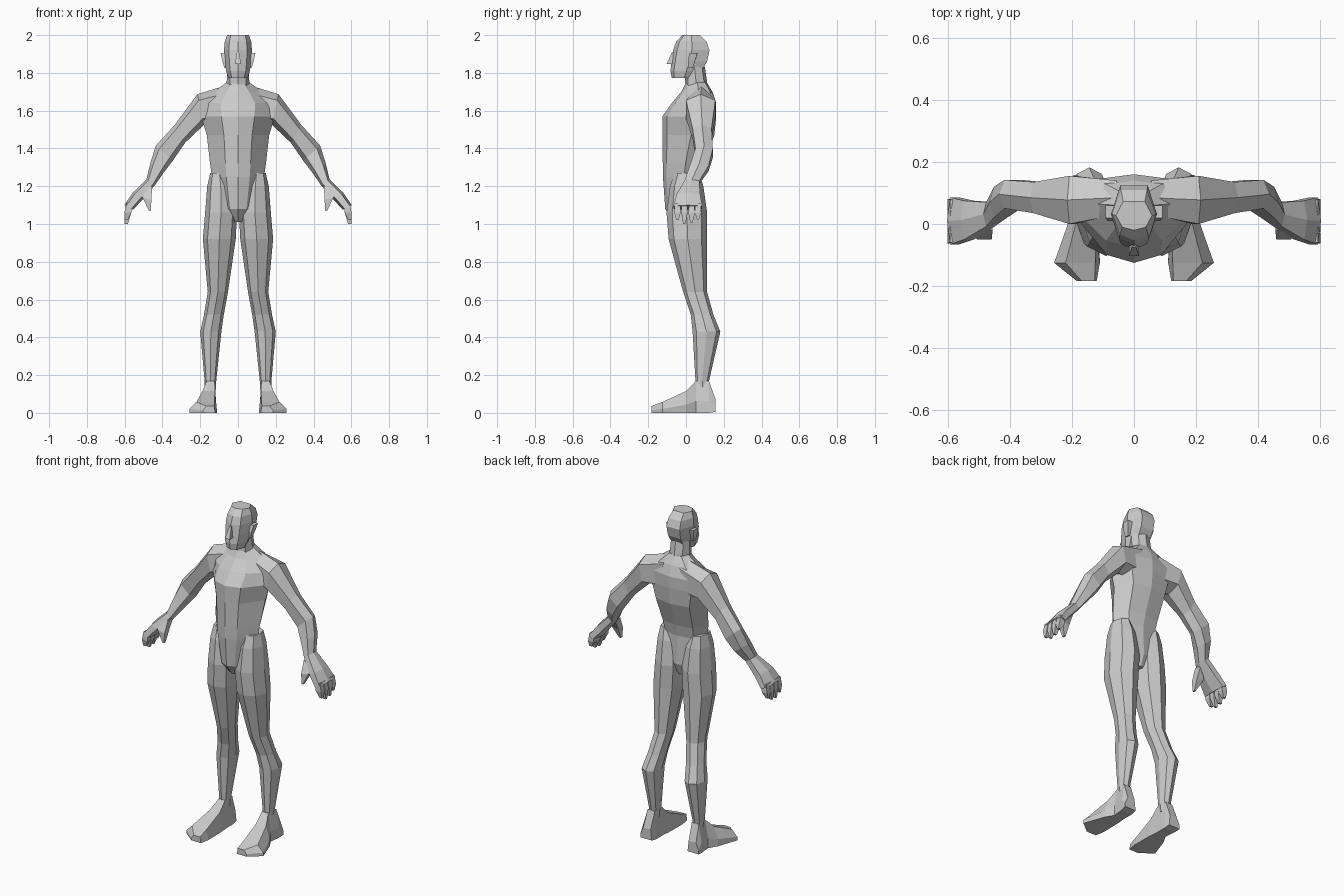
import bpy, bmesh
from mathutils import Vector as V

OCT = [(0, -1), (.72, -.72), (1, 0), (.72, .72), (0, 1), (-.72, .72), (-1, 0), (-.72, -.72)]
TORSO = [(0, -1), (.45, -.82), (1, .1), (.68, .85), (0, 1), (-.68, .85), (-1, .1), (-.45, -.82)]
HEAD = [(0, -1), (.65, -.8), (1, -.05), (.6, .85), (-.6, .85), (-1, -.05), (-.65, -.8)]
HEX = [(.6, -1), (1, 0), (.6, 1), (-.6, 1), (-1, 0), (-.6, -1)]
BOX = [(1, -1), (1, 1), (-1, 1), (-1, -1)]


def ring(x0, z0, x1, z1, y0, y1):
    """Section between two points in the xz plane, spread over a y range."""
    return (V((x0 + x1, y0 + y1, z0 + z1)) / 2, V((x1 - x0, 0, z1 - z0)) / 2, V((0, y1 - y0, 0)) / 2)


def level(z, w, y0, y1):
    return ring(-w, z, w, z, y0, y1)


def upright(y, x0, x1, z0, z1):
    """Section in a plane of constant y."""
    return (V((x0 + x1, 2 * y, z0 + z1)) / 2, V((x1 - x0, 0, 0)) / 2, V((0, 0, z1 - z0)) / 2)


def loft(name, rings, profile, mirror=False):
    bm = bmesh.new()
    loops = [[bm.verts.new(c + u * a + v * b) for a, b in profile] for c, u, v in rings]
    n = len(profile)
    for p, q in zip(loops, loops[1:]):
        for i in range(n):
            j = (i + 1) % n
            bm.faces.new((p[i], p[j], q[j], q[i]))
    bm.faces.new(loops[0])
    bm.faces.new(loops[-1])
    bmesh.ops.recalc_face_normals(bm, faces=bm.faces)
    if mirror:
        dup = bmesh.ops.duplicate(bm, geom=bm.verts[:] + bm.edges[:] + bm.faces[:])["geom"]
        for e in dup:
            if isinstance(e, bmesh.types.BMVert):
                e.co.x *= -1
        bmesh.ops.reverse_faces(bm, faces=[e for e in dup if isinstance(e, bmesh.types.BMFace)])
    me = bpy.data.meshes.new(name)
    bm.to_mesh(me)
    bm.free()
    ob = bpy.data.objects.new(name, me)
    bpy.context.collection.objects.link(ob)
    return ob


# Torso, with flat belly, deep chest and sloping shoulders
body = loft("body", [level(*r) for r in [
    (1.01, .03, -.06, .06), (1.08, .10, -.11, .085), (1.25, .138, -.122, .08),
    (1.32, .148, -.123, .095), (1.47, .165, -.125, .15), (1.57, .195, -.125, .16),
    (1.64, .20, -.075, .16), (1.70, .13, -.025, .14), (1.75, .06, .0, .11)]], TORSO)

# Neck
neck = loft("neck", [level(1.66, .062, -.01, .13), level(1.75, .06, -.005, .112),
                     level(1.83, .056, -.01, .10)], OCT)

# Head
head = loft("head", [level(*r) for r in [
    (1.772, .05, -.075, .06), (1.81, .063, -.082, .095), (1.86, .07, -.077, .127),
    (1.92, .074, -.068, .14), (1.965, .07, -.052, .122), (2.0, .058, -.02, .08)]], HEAD)

# Nose and ears
nose = loft("nose", [ring(-.016, 1.846, .016, 1.846, -.103, -.05),
                     ring(-.006, 1.91, .006, 1.91, -.074, -.05)], BOX)
ears = loft("ears", [ring(.05, 1.83, .072, 1.825, .01, .035), ring(.05, 1.87, .085, 1.87, .01, .05),
                     ring(.05, 1.9, .092, 1.905, .02, .06)], BOX, True)

# Legs
legs = loft("legs", [ring(a, z, b, z, c, d) for z, a, b, c, d in [
    (1.27, .05, .147, -.06, .07), (1.2, .02, .163, -.085, .092), (1.06, .005, .174, -.103, .112),
    (.92, .012, .186, -.092, .11), (.64, .053, .16, -.015, .112), (.52, .075, .18, .025, .145),
    (.43, .088, .20, .035, .182), (.17, .115, .177, .05, .122), (.12, .118, .175, .06, .12)]], OCT, True)

# Feet, heel to toe
feet = loft("feet", [upright(*r) for r in [
    (.157, .12, .195, .006, .07), (.122, .117, .19, 0, .168), (.052, .117, .183, 0, .168),
    (.0, .112, .213, 0, .115), (-.125, .11, .257, 0, .058), (-.183, .12, .185, 0, .036)]],
    [(1, -1), (1, -.25), (.5, 1), (-.8, 1), (-1, -1)], True)

# Arms, shoulder to palm
arms = loft("arms", [ring(*r) for r in [
    (.05, 1.738, .08, 1.52, .03, .14), (.215, 1.687, .18, 1.525, .0, .155),
    (.335, 1.525, .28, 1.43, .035, .135), (.435, 1.415, .345, 1.335, .05, .142),
    (.465, 1.32, .395, 1.27, .02, .12), (.485, 1.235, .44, 1.205, -.008, .07),
    (.558, 1.165, .505, 1.13, -.05, .075), (.602, 1.1, .555, 1.075, -.066, .086)]], HEX, True)

# Fingers and thumb
parts = [neck, head, nose, ears, legs, feet, arms]
for y, tip in [(-.045, 1.02), (-.008, 1.0), (.03, 1.005), (.064, 1.025)]:
    parts.append(loft("finger", [ring(.562, 1.11, .592, 1.11, y - .014, y + .014),
                                 ring(.565, 1.06, .601, 1.06, y - .017, y + .017),
                                 ring(.583, tip, .6, tip, y - .007, y + .005)], BOX, True))
parts.append(loft("thumb", [ring(.455, 1.2, .53, 1.17, -.02, .03), ring(.458, 1.13, .505, 1.14, -.05, -.008),
                            ring(.462, 1.07, .472, 1.07, -.05, -.034)], BOX, True))

# Fuse everything into one skin
bpy.context.view_layer.objects.active = body
for p in parts:
    m = body.modifiers.new("fuse", "BOOLEAN")
    m.operation, m.solver, m.object = "UNION", "EXACT", p
    bpy.ops.object.modifier_apply(modifier=m.name)
    bpy.data.objects.remove(p)
